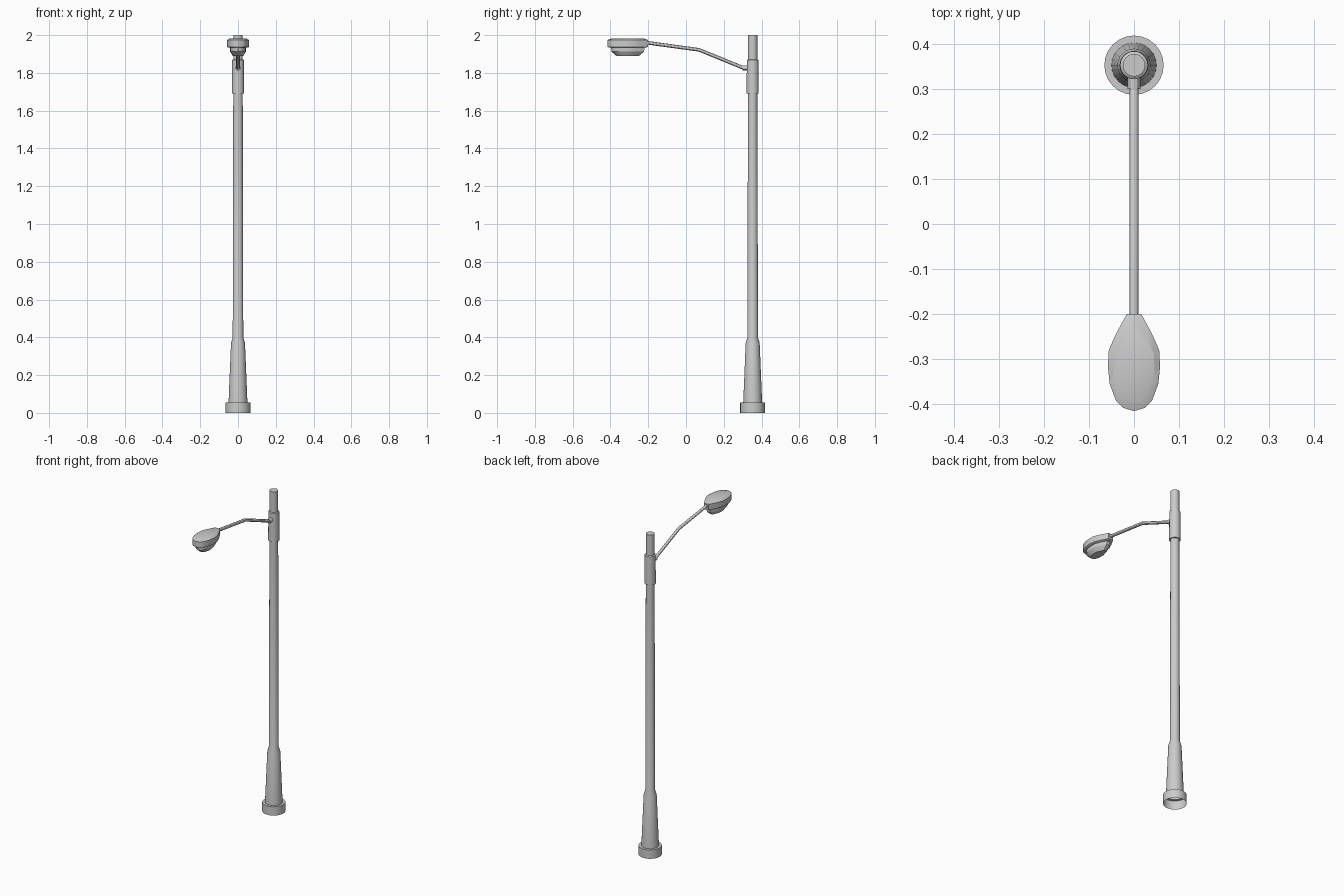
import bpy, bmesh, math
from mathutils import Vector

if "Cube" in bpy.data.objects:
    bpy.data.objects.remove(bpy.data.objects["Cube"])

POLE_Y = 0.353


def finish(name, bm, smooth=True):
    bmesh.ops.recalc_face_normals(bm, faces=bm.faces)
    me = bpy.data.meshes.new(name)
    bm.to_mesh(me)
    bm.free()
    ob = bpy.data.objects.new(name, me)
    bpy.context.collection.objects.link(ob)
    if smooth:
        bpy.ops.object.select_all(action='DESELECT')
        bpy.context.view_layer.objects.active = ob
        ob.select_set(True)
        bpy.ops.object.shade_smooth_by_angle(angle=math.radians(30))
    return ob


def loft(name, rings, cap_start=True, cap_end=True, smooth=True):
    """Skin a list of equal-length point rings."""
    bm = bmesh.new()
    loops = [[bm.verts.new(p) for p in ring] for ring in rings]
    n = len(loops[0])
    for a, b in zip(loops, loops[1:]):
        for i in range(n):
            j = (i + 1) % n
            bm.faces.new((a[i], a[j], b[j], b[i]))
    if cap_start:
        bm.faces.new(loops[0][::-1])
    if cap_end:
        bm.faces.new(loops[-1])
    return finish(name, bm, smooth)


def lathe(name, profile, sides=24):
    """Open-bottomed turned shape around the pole axis."""
    rings = [[(r * math.cos(t), POLE_Y + r * math.sin(t), z)
              for t in (2 * math.pi * i / sides for i in range(sides))]
             for r, z in profile]
    return loft(name, rings, cap_start=False)


def tube(name, path, radius, sides=12):
    """Round bar along a path of (y, z) points in the x = 0 plane."""
    pts = [Vector((0, y, z)) for y, z in path]
    rings = []
    for k, p in enumerate(pts):
        d = (pts[min(k + 1, len(pts) - 1)] - pts[max(k - 1, 0)]).normalized()
        side = Vector((1, 0, 0))
        up = side.cross(d)
        rings.append([p + radius * (math.cos(t) * side + math.sin(t) * up)
                      for t in (2 * math.pi * i / sides for i in range(sides))])
    return loft(name, rings)


# Pole: hollow foot ring, tapered skirt, shaft, sleeve and top stub
lathe("pole", [(0.066, 0), (0.066, 0.055), (0.050, 0.055), (0.037, 0.37),
               (0.028, 0.40), (0.025, 1.69), (0.032, 1.69), (0.031, 1.868),
               (0.025, 1.872), (0.025, 2.0)])

# Bracket arm and its socket on the sleeve
tube("arm_socket", [(0.34, 1.826), (0.30, 1.826)], 0.014)
tube("arm", [(0.325, 1.822), (0.30, 1.828), (0.07, 1.922), (-0.215, 1.961)], 0.0095)

# Lamp head: mirrored half outline, lofted in scaled layers
half = [(0.016, -0.20), (0.040, -0.244), (0.056, -0.28), (0.058, -0.318),
        (0.054, -0.356), (0.040, -0.393), (0.024, -0.409)]
outline = half + [(0, -0.416)] + [(-x, y) for x, y in reversed(half)]


def layer(sx, sy, z):
    cy = -0.309
    return [(x * sx, cy + (y - cy) * sy, z) for x, y in outline]


loft("lamp_housing", [layer(0.9, 0.9, 1.934), layer(1, 1, 1.938),
                      layer(1, 1, 1.974), layer(0.78, 0.78, 1.982)])
loft("lamp_lens", [layer(0.74, 0.82, 1.936), layer(0.72, 0.80, 1.912),
                   layer(0.46, 0.54, 1.889)])
